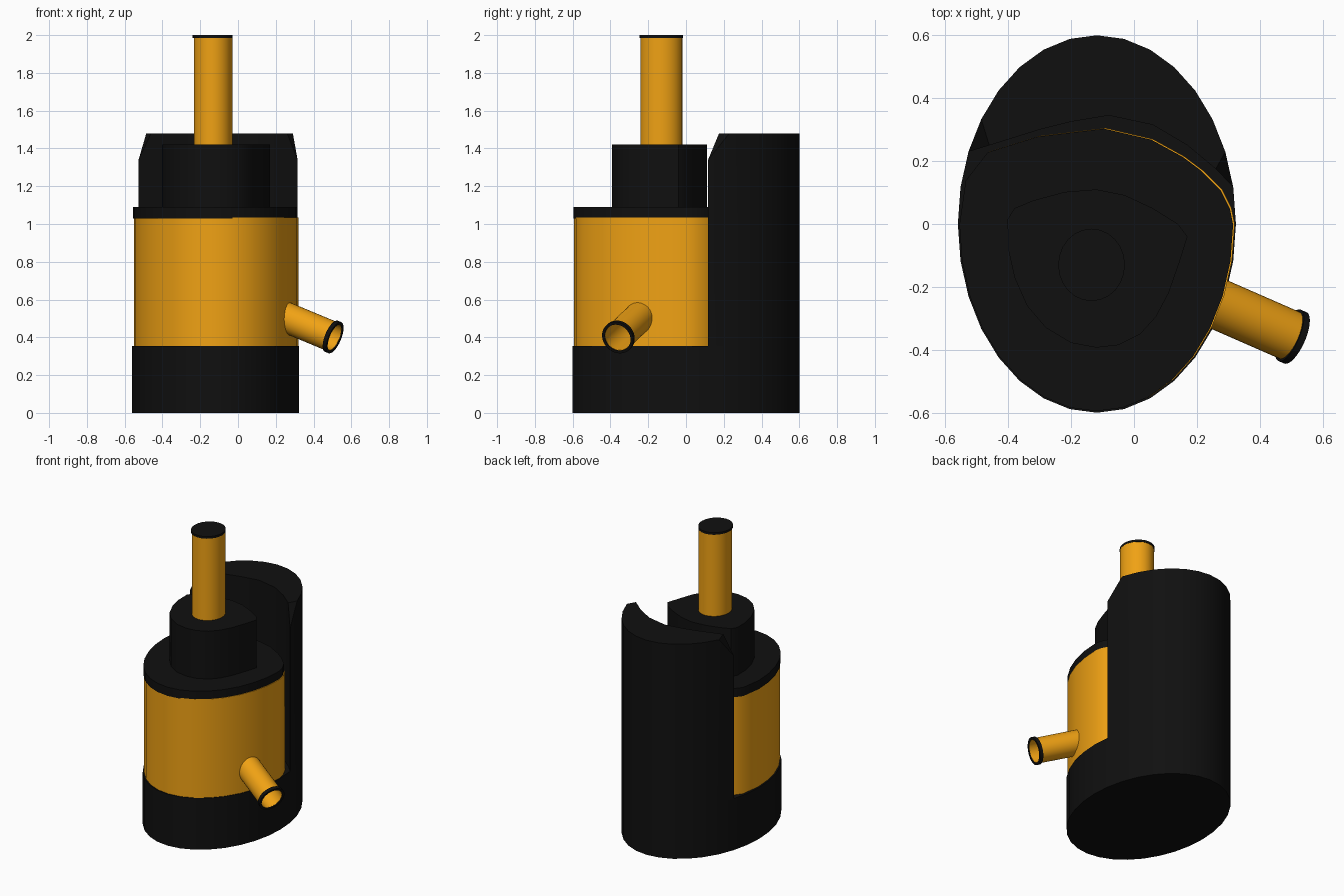
import bpy, bmesh, math
from mathutils import Vector

if "Cube" in bpy.data.objects:
    bpy.data.objects.remove(bpy.data.objects["Cube"])


def material(name, color):
    m = bpy.data.materials.new(name)
    m.diffuse_color = color
    m.use_nodes = True
    m.node_tree.nodes["Principled BSDF"].inputs["Base Color"].default_value = m.diffuse_color
    return m


BLACK = material("black", (0.005, 0.005, 0.005, 1))
AMBER = material("amber", (0.87, 0.36, 0.007, 1))


def finish(bm, name, mat, angle=35):
    bmesh.ops.recalc_face_normals(bm, faces=bm.faces)
    me = bpy.data.meshes.new(name)
    bm.to_mesh(me)
    bm.free()
    me.materials.append(mat)
    ob = bpy.data.objects.new(name, me)
    bpy.context.collection.objects.link(ob)
    bpy.ops.object.select_all(action='DESELECT')
    ob.select_set(True)
    bpy.context.view_layer.objects.active = ob
    bpy.ops.object.shade_smooth_by_angle(angle=math.radians(angle))
    return ob


def ellipse(cx, cy, rx, ry, n=32):
    return [(cx + rx * math.cos(2 * math.pi * k / n),
             cy + ry * math.sin(2 * math.pi * k / n)) for k in range(n)]


def bridge(bm, a, b):
    n = len(a)
    for i in range(n):
        bm.faces.new((a[i], a[(i + 1) % n], b[(i + 1) % n], b[i]))


def prism(name, outline, z0, z1, mat):
    bm = bmesh.new()
    lo, hi = ([bm.verts.new((x, y, z)) for x, y in outline] for z in (z0, z1))
    bridge(bm, lo, hi)
    bm.faces.new(lo)
    bm.faces.new(hi)
    return finish(bm, name, mat)


def lathe(name, profile, origin, axis, mat, n=32):
    """Closed (radius, distance) profile revolved around an axis."""
    bm = bmesh.new()
    turn = Vector((0, 0, 1)).rotation_difference(axis)
    rings = [[bm.verts.new(origin + turn @ Vector((x, y, d)))
              for x, y in ellipse(0, 0, r, r, n)] for r, d in profile]
    for i in range(len(rings)):
        bridge(bm, rings[i], rings[(i + 1) % len(rings)])
    return finish(bm, name, mat)


# oval base
oval = ellipse(-0.118, 0, 0.442, 0.6)
prism("base", oval, 0, 0.355, BLACK)

# tall crescent back column with sloped horn tips
bm = bmesh.new()
outer = oval[1:15]
inner = [(-0.46, 0.25), (-0.30, 0.30), (-0.20, 0.325), (-0.08, 0.345),
         (0.06, 0.315), (0.17, 0.25), (0.26, 0.175)]
ring = outer + inner
tips = (0, len(outer) - 1)
lo = [bm.verts.new((x, y, 0.355)) for x, y in ring]
hi = [bm.verts.new((x, y, 1.34 if i in tips else 1.48))
      for i, (x, y) in enumerate(ring)]
bridge(bm, lo, hi)
bm.faces.new(lo)
bm.faces.new([v for i, v in enumerate(hi) if i not in tips])
for i in tips:
    bm.faces.new((hi[i - 1], hi[i], hi[i + 1]))
finish(bm, "back_column", BLACK)

# body: oval front, shallower rounded back nested in the column
body = [(0.31, 0.05), (0.28, 0.11), (0.22, 0.17), (0.16, 0.215), (0.06, 0.27),
        (-0.09, 0.305), (-0.30, 0.28), (-0.46, 0.23), (-0.53, 0.14)]
body += ellipse(-0.115, 0, 0.435, 0.593)[16:] + [(0.32, 0)]
prism("body", body, 0.35, 1.035, AMBER)
prism("body_lid", [(x - 0.005, y - 0.002) for x, y in body], 1.03, 1.09, BLACK)

# raised rounded-triangle cap
cap = [(0.17, -0.04), (0.14, 0.0), (0.06, 0.05), (-0.03, 0.092), (-0.12, 0.11),
       (-0.22, 0.102), (-0.32, 0.075), (-0.38, 0.05), (-0.402, 0.015),
       (-0.40, -0.08), (-0.38, -0.17), (-0.34, -0.26), (-0.28, -0.33),
       (-0.20, -0.378), (-0.12, -0.393), (-0.05, -0.385), (0.02, -0.35),
       (0.07, -0.295), (0.11, -0.22), (0.145, -0.12)]
prism("upper_cap", cap, 1.085, 1.42, BLACK)

# upright pipe with thin plug on top
prism("upright_pipe", ellipse(-0.132, -0.13, 0.102, 0.112, 24), 1.41, 1.985, AMBER)
prism("pipe_plug", ellipse(-0.135, -0.13, 0.106, 0.115, 24), 1.985, 2.0, BLACK)

# angled hollow spout with dark rim
tip = Vector((0.513, -0.362, 0.398))
axis = Vector((0.24, -0.105, -0.10)).normalized()
lathe("spout", [(0.081, -0.36), (0.081, -0.005), (0.073, -0.005), (0.073, -0.36)],
      tip, axis, AMBER)
lathe("spout_rim", [(0.089, -0.022), (0.089, 0), (0.074, 0), (0.074, -0.022)],
      tip, axis, BLACK)
